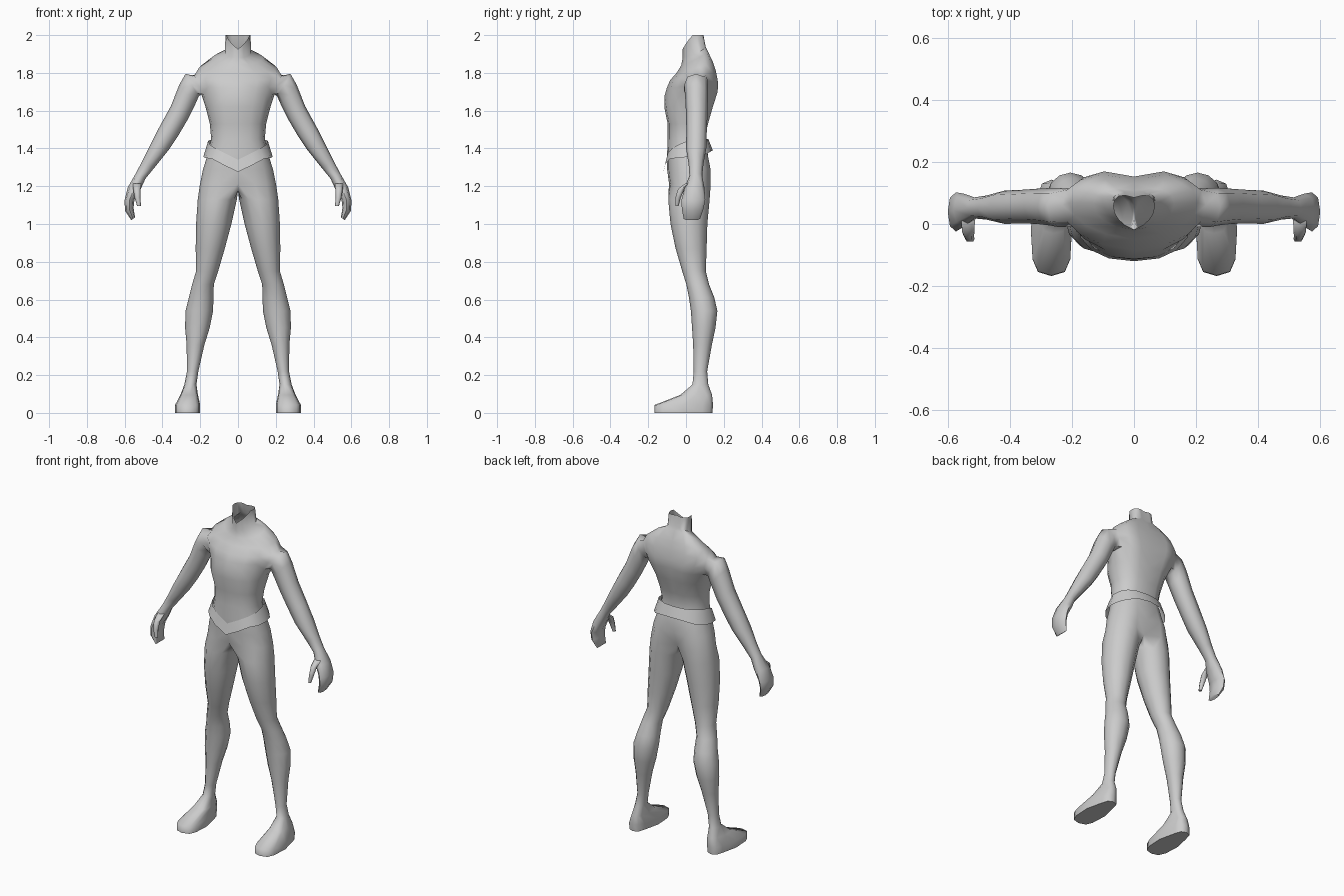
import bpy, bmesh, math

skin = bpy.data.materials.new("plain_grey")
skin.diffuse_color = (0.6, 0.6, 0.6, 1)


def spow(v, p):
    return math.copysign(abs(v) ** p, v) if abs(v) > 1e-9 else 0.0


def bridge(bm, a, b, closed=True):
    n = len(a)
    for i in range(n if closed else n - 1):
        k = (i + 1) % n
        bm.faces.new((a[i], a[k], b[k], b[i]))


def ring(bm, pts):
    return [bm.verts.new(p) for p in pts]


def finish(bm, name):
    """Turn a half mesh into a mirrored, smooth-shaded object."""
    bmesh.ops.recalc_face_normals(bm, faces=bm.faces)
    me = bpy.data.meshes.new(name)
    bm.to_mesh(me)
    bm.free()
    me.materials.append(skin)
    for p in me.polygons:
        p.use_smooth = True
    me.set_sharp_from_angle(angle=math.radians(65))
    ob = bpy.data.objects.new(name, me)
    bpy.context.collection.objects.link(ob)
    mod = ob.modifiers.new("mirror", 'MIRROR')
    mod.merge_threshold = 0.001
    return ob


def half_row(zs, w, yf, yb, shift=0.0, groove=0.0):
    """Half cross-section, from front centre round to back centre."""
    pts = []
    for j in range(9):
        t = math.pi * j / 8
        s, c = spow(math.sin(t), 0.85), spow(math.cos(t), 0.9)
        y = (yf + yb) / 2 - (yb - yf) / 2 * c + shift * s
        pts.append((w * s, y - (groove if j == 8 else 0), zs[j]))
    return pts


# ---- torso: front z, back z, half width, front y, back y, back groove
TORSO = [
    (1.926, 2.00, .066, -.018, .085, 0),
    (1.880, 1.94, .070, -.018, .097, 0),
    (1.840, 1.92, .130, -.025, .108, 0),
    (1.800, 1.86, .205, -.050, .138, .005),
    (1.760, 1.81, .232, -.085, .156, .012),
    (1.720, 1.75, .218, -.102, .168, .015),
    (1.680, 1.70, .195, -.113, .166, .015),
    (1.620, 1.62, .172, -.115, .151, .013),
    (1.530, 1.53, .149, -.097, .124, .010),
    (1.450, 1.45, .142, -.097, .104, .006),
    (1.370, 1.37, .160, -.100, .122, .006),
    (1.290, 1.29, .185, -.100, .138, .020),
    (1.215, 1.20, .202, -.090, .138, .050),
]
bm = bmesh.new()
rows = []
for i, (zf, zb, w, yf, yb, g) in enumerate(TORSO):
    zs = [zf + (zb - zf) * (1 - math.cos(math.pi * j / 8)) / 2 for j in range(9)]
    if i == 0:  # open neck dips to a notch in front
        zs = [2.0 - .074 * max(0, 1 - j / 3) for j in range(9)]
    rows.append(ring(bm, half_row(zs, w, yf, yb, .025 if zf > 1.65 else 0, g)))
for i in range(len(rows) - 1):
    for j in range(8):
        if not (i in (4, 5) and j in (3, 4)):  # leave the armhole open
            bm.faces.new((rows[i][j], rows[i][j + 1], rows[i + 1][j + 1], rows[i + 1][j]))

# ---- arm and hand: outer x, z, inner x, z, front y, back y
ARM = [
    (.278, 1.795, .208, 1.675, -.010, .116),
    (.312, 1.735, .228, 1.630, -.005, .116),
    (.355, 1.625, .268, 1.550, .000, .114),
    (.418, 1.510, .315, 1.470, .002, .110),
    (.468, 1.412, .365, 1.395, .000, .108),
    (.506, 1.335, .445, 1.295, .014, .092),
    (.540, 1.270, .490, 1.240, .018, .086),
    (.583, 1.195, .515, 1.185, -.008, .098),
    (.601, 1.125, .548, 1.130, -.024, .102),
    (.598, 1.070, .553, 1.085, -.022, .092),
    (.565, 1.020, .545, 1.035, -.012, .075),
]
prev = [rows[r][j] for r, j in
        ((4, 3), (4, 4), (4, 5), (5, 5), (6, 5), (6, 4), (6, 3), (5, 3))]
for ox, oz, ix, iz, yf, yb in ARM:
    pts = []
    for k in range(8):
        a = math.radians(45 * k - 45)
        u, v = spow(math.cos(a), .9) / 2, spow(math.sin(a), .9) / 2
        pts.append(((ox + ix) / 2 + (ox - ix) * u, (yf + yb) / 2 + (yb - yf) * v,
                    (oz + iz) / 2 + (oz - iz) * u))
    cur = ring(bm, pts)
    bridge(bm, prev, cur)
    prev = cur
bm.faces.new(prev)

# ---- leg and foot: z, inner x, outer x, front y, back y
LEG = [
    (1.13, .006, .213, -.094, .125),
    (1.00, .035, .222, -.082, .113),
    (.87, .070, .224, -.055, .109),
    (.75, .105, .222, -.020, .105),
    (.68, .128, .243, .002, .122),
    (.61, .130, .260, .016, .150),
    (.54, .132, .278, .026, .166),
    (.45, .150, .280, .032, .156),
    (.36, .178, .272, .038, .137),
    (.22, .210, .270, .041, .112),
    (.15, .220, .284, .034, .118),
    (.095, .212, .305, -.030, .138),
    (.042, .200, .333, -.166, .143),
    (.00, .200, .333, -.168, .140),
]
crotch = ring(bm, [(0, y, 1.175) for y in (.06, .015, -.04)])
prev = rows[-1] + crotch
for z, xi, xo, yf, yb in LEG:
    foot = z < .1
    p = .62 if foot else 1
    pts = []
    for j in range(12):
        a = math.radians(90 + (j - 4) * 30)
        s, c = spow(math.sin(a), p), spow(math.cos(a), p)
        heel = .72 if foot and c < -.1 else 1   # heel is narrower than the toes
        pts.append(((xi + xo) / 2 + (xo - xi) / 2 * s * heel,
                    (yf + yb) / 2 - (yb - yf) / 2 * c, z))
    cur = ring(bm, pts)
    bridge(bm, prev, cur)
    prev = cur
bm.faces.new(prev)
finish(bm, "body")

# ---- thumb: centre x, y, z, radius
bm = bmesh.new()
prev = None
for x, y, z, r in ((.535, .015, 1.215, .022), (.535, -.025, 1.185, .020),
                   (.532, -.042, 1.140, .016), (.524, -.048, 1.095, .010)):
    cur = ring(bm, [(x + r * math.cos(k * math.pi / 3), y + r * math.sin(k * math.pi / 3), z)
                    for k in range(6)])
    if prev:
        bridge(bm, prev, cur)
    else:
        bm.faces.new(cur)
    prev = cur
bm.faces.new(prev)
finish(bm, "thumb")

# ---- belt: flared band, dipping to a point in front
bm = bmesh.new()
top = [1.34, 1.375, 1.40, 1.42, 1.44, 1.445, 1.45, 1.45, 1.45]
low = [1.275, 1.315, 1.345, 1.35, 1.355, 1.36, 1.37, 1.385, 1.39]
bridge(bm, ring(bm, half_row(top, .158, -.104, .118)),
       ring(bm, half_row(low, .184, -.120, .142)), closed=False)
finish(bm, "belt")
